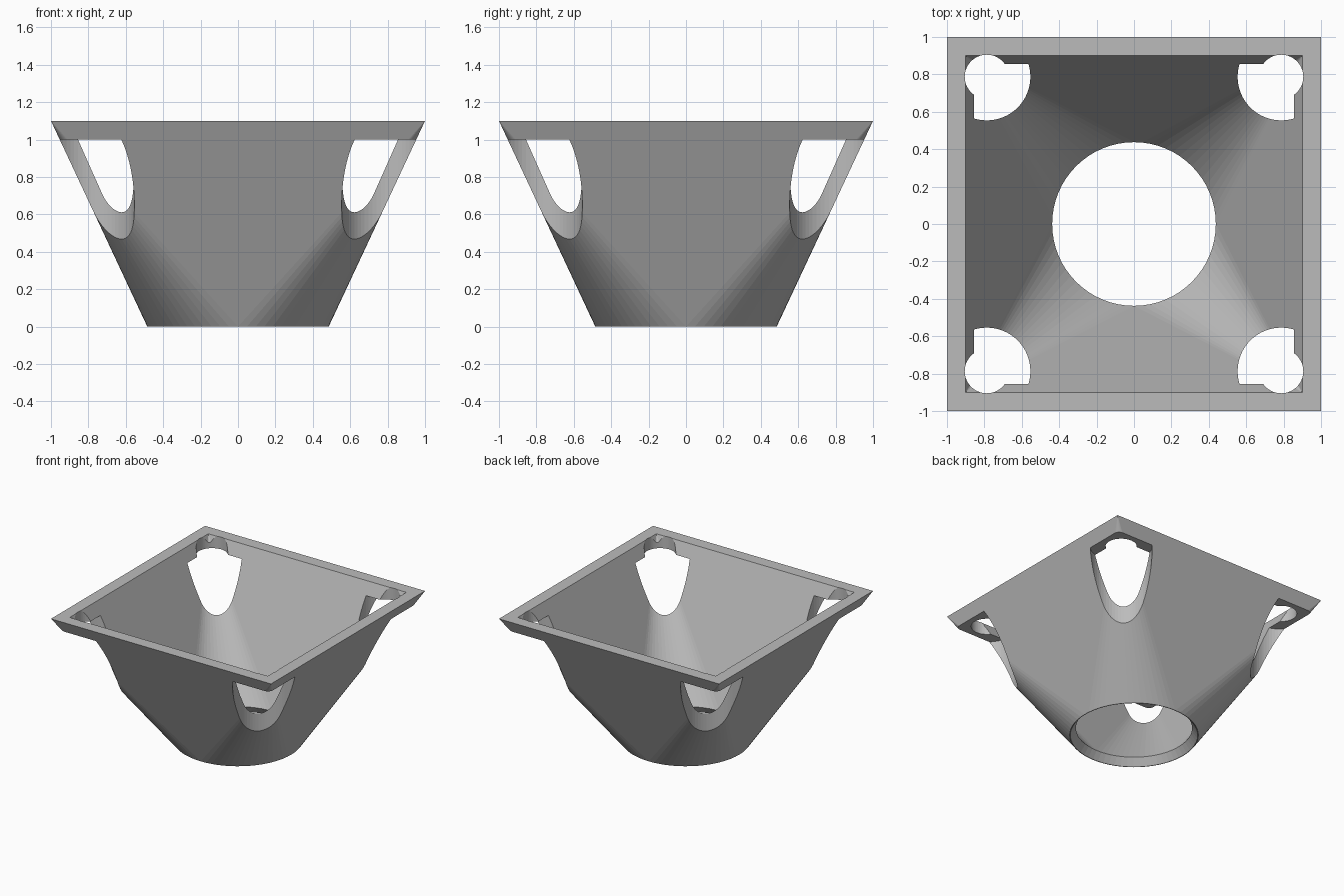
import bpy, bmesh, math

cube = bpy.data.objects.get("Cube")
if cube:
    bpy.data.objects.remove(cube, do_unlink=True)

SIDES = 64
HEIGHT = 1.1
LIP_BOTTOM = 1.0
HOLE_POS = 0.787

grey = bpy.data.materials.new("plain grey")
grey.use_nodes = True
colour = (0.5, 0.5, 0.5, 1)
grey.diffuse_color = colour
grey.node_tree.nodes["Principled BSDF"].inputs["Base Color"].default_value = colour


def ring(bm, radius, z):
    """Round loop of vertices."""
    step = math.tau / SIDES
    return [bm.verts.new((radius * math.cos(i * step), radius * math.sin(i * step), z))
            for i in range(SIDES)]


def square(bm, half, z):
    """Square loop, one corner per quadrant."""
    return [bm.verts.new((sx * half, sy * half, z))
            for sx, sy in ((1, 1), (-1, 1), (-1, -1), (1, -1))]


def bridge(bm, a, b):
    """Quads between two loops of equal length."""
    n = len(a)
    for i in range(n):
        j = (i + 1) % n
        bm.faces.new((a[i], a[j], b[j], b[i]))


def round_to_square(bm, circle, corners):
    """A fan of triangles at each corner and one flat triangle per side."""
    quarter = SIDES // 4
    for k in range(4):
        for i in range(k * quarter, (k + 1) * quarter):
            bm.faces.new((circle[i], circle[(i + 1) % SIDES], corners[k]))
        bm.faces.new((circle[k * quarter], corners[k], corners[k - 1]))


# Funnel shell: outer skin, inner skin, flat rim and bevelled throat
bm = bmesh.new()
outer_circle = ring(bm, 0.485, 0)
edge_circle = ring(bm, 0.48, 0)
throat_circle = ring(bm, 0.4375, 0.06)
outer_square = square(bm, 1.0, HEIGHT)
inner_square = square(bm, 0.9, HEIGHT)
round_to_square(bm, outer_circle, outer_square)
round_to_square(bm, throat_circle, inner_square)
bridge(bm, outer_square, inner_square)
bridge(bm, outer_circle, edge_circle)
bridge(bm, edge_circle, throat_circle)
bmesh.ops.recalc_face_normals(bm, faces=bm.faces)
mesh = bpy.data.meshes.new("funnel")
bm.to_mesh(mesh)
bm.free()
mesh.materials.append(grey)
funnel = bpy.data.objects.new("funnel", mesh)
bpy.context.collection.objects.link(funnel)


def drill(radius, x, y, bottom, top):
    """Cut a vertical round hole out of the funnel."""
    bpy.ops.mesh.primitive_cylinder_add(vertices=SIDES, radius=radius, depth=top - bottom,
                                        location=(x, y, (top + bottom) / 2))
    cutter = bpy.context.object
    cutter.name = "hole_cutter"
    cutter.hide_render = True
    cutter.data.materials.append(grey)
    mod = funnel.modifiers.new("hole", 'BOOLEAN')
    mod.operation = 'DIFFERENCE'
    mod.solver = 'EXACT'
    mod.object = cutter
    bpy.context.view_layer.objects.active = funnel
    bpy.ops.object.modifier_apply(modifier=mod.name)
    bpy.data.objects.remove(cutter, do_unlink=True)


# Corner openings below the lip, with a smaller screw hole through the lip
for sx in (-1, 1):
    for sy in (-1, 1):
        drill(0.233, sx * HOLE_POS, sy * HOLE_POS, 0.2, LIP_BOTTOM)
        drill(0.118, sx * HOLE_POS, sy * HOLE_POS, 0.9, 1.3)

# Smooth the round parts while keeping the edges crisp
bpy.ops.object.select_all(action='DESELECT')
funnel.select_set(True)
bpy.context.view_layer.objects.active = funnel
bpy.ops.object.shade_flat()
